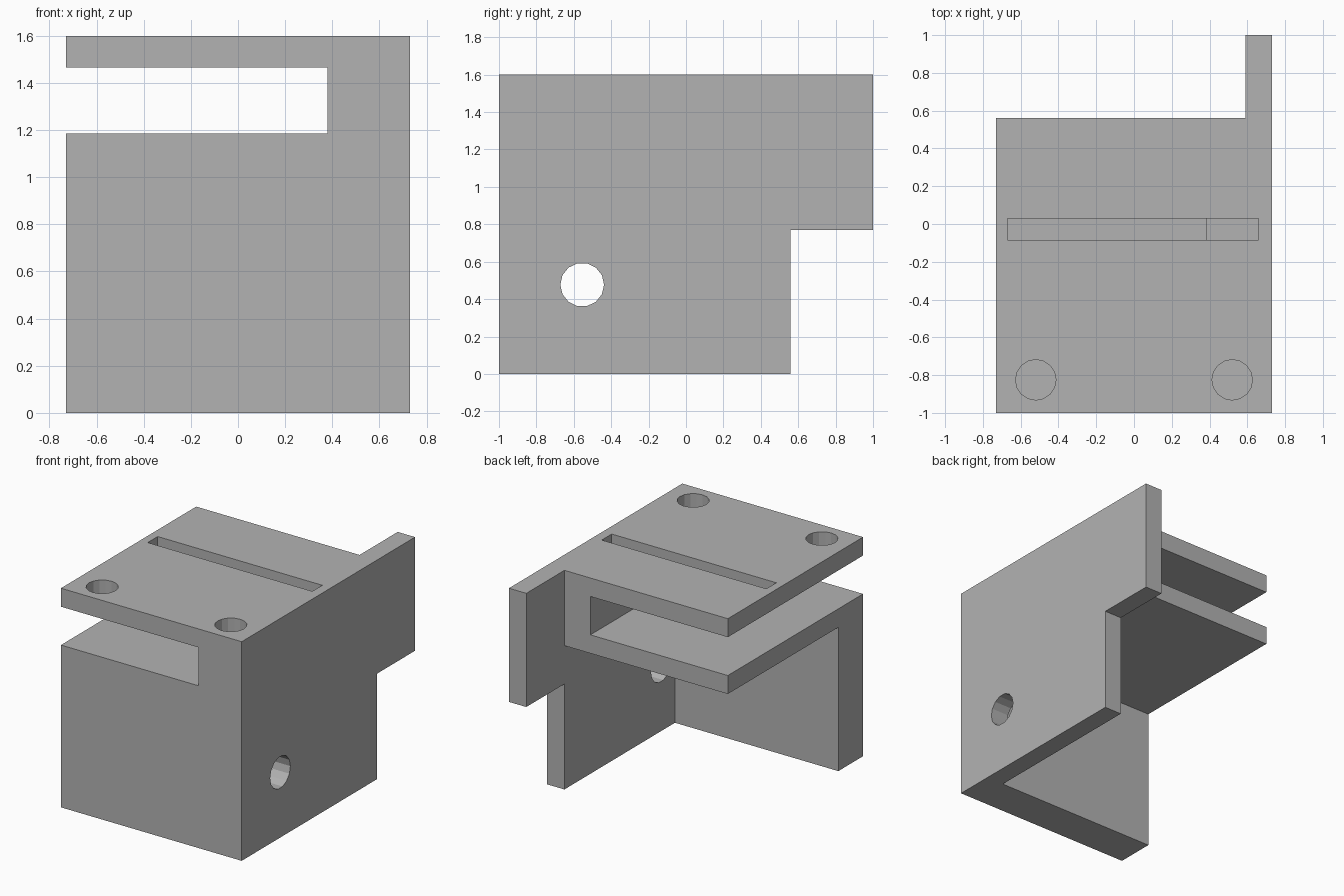
import bpy
import math
from mathutils import Matrix

cube = bpy.data.objects.get("Cube")
if cube:
    bpy.data.objects.remove(cube, do_unlink=True)

grey = bpy.data.materials.new("plain grey")
grey.use_nodes = True
colour = (0.45, 0.45, 0.45, 1)
grey.diffuse_color = colour
grey.node_tree.nodes["Principled BSDF"].inputs["Base Color"].default_value = colour


def box(name, x, y, z):
    """Block spanning the given (low, high) range on each axis."""
    bpy.ops.mesh.primitive_cube_add(size=1)
    ob = bpy.context.object
    ob.name = name
    centre = [(a + b) / 2 for a, b in (x, y, z)]
    size = [b - a for a, b in (x, y, z)]
    ob.data.transform(Matrix.Translation(centre) @ Matrix.Diagonal((*size, 1)))
    return ob


def drill(name, centre, radius, depth, sides, turn=None):
    """Round cutter, upright unless turned."""
    bpy.ops.mesh.primitive_cylinder_add(vertices=sides, radius=radius, depth=depth)
    ob = bpy.context.object
    ob.name = name
    ob.data.transform(Matrix.Translation(centre) @ (turn or Matrix()))
    return ob


def cut(body, cutter):
    cutter.hide_render = True
    mod = body.modifiers.new(cutter.name, 'BOOLEAN')
    mod.operation = 'DIFFERENCE'
    mod.solver = 'EXACT'
    mod.object = cutter
    bpy.context.view_layer.objects.active = body
    bpy.ops.object.modifier_apply(modifier=mod.name)
    bpy.data.objects.remove(cutter, do_unlink=True)


# Solid block that the bracket is cut from
W = 0.73
INNER = 0.59      # inner face of the side wall
BACK = 0.56       # back of the shelves
bracket = box("mounting_bracket", (-W, W), (-1, 1), (0, 1.6))
bracket.data.materials.append(grey)

# Rear space beside the side wall, and the step under its rear tab
cut(bracket, box("rear_space", (-2, INNER), (BACK, 2), (-1, 2)))
cut(bracket, box("tab_step", (0.3, 2), (BACK, 2), (-1, 0.77)))

# Pocket under the lower shelf, behind the front wall
cut(bracket, box("lower_pocket", (-2, INNER), (-0.715, 2), (-1, 1.05)))

# Gap between the lower shelf and the top plate
cut(bracket, box("shelf_gap", (-2, 0.38), (-2, 2), (1.185, 1.465)))

# Narrow slot and two screw holes in the top plate
cut(bracket, box("top_slot", (-0.67, 0.66), (-0.085, 0.03), (1.46, 2)))
for x in (-0.52, 0.52):
    cut(bracket, drill("screw_hole", (x, -0.825, 1.76), 0.107, 0.6, 16))

# Round hole through the side wall
sideways = Matrix.Rotation(math.pi / 2, 4, 'Y')
cut(bracket, drill("side_hole", (0.7, -0.555, 0.477), 0.117, 0.6, 14, sideways))

for face in bracket.data.polygons:
    face.use_smooth = False
    face.material_index = 0
